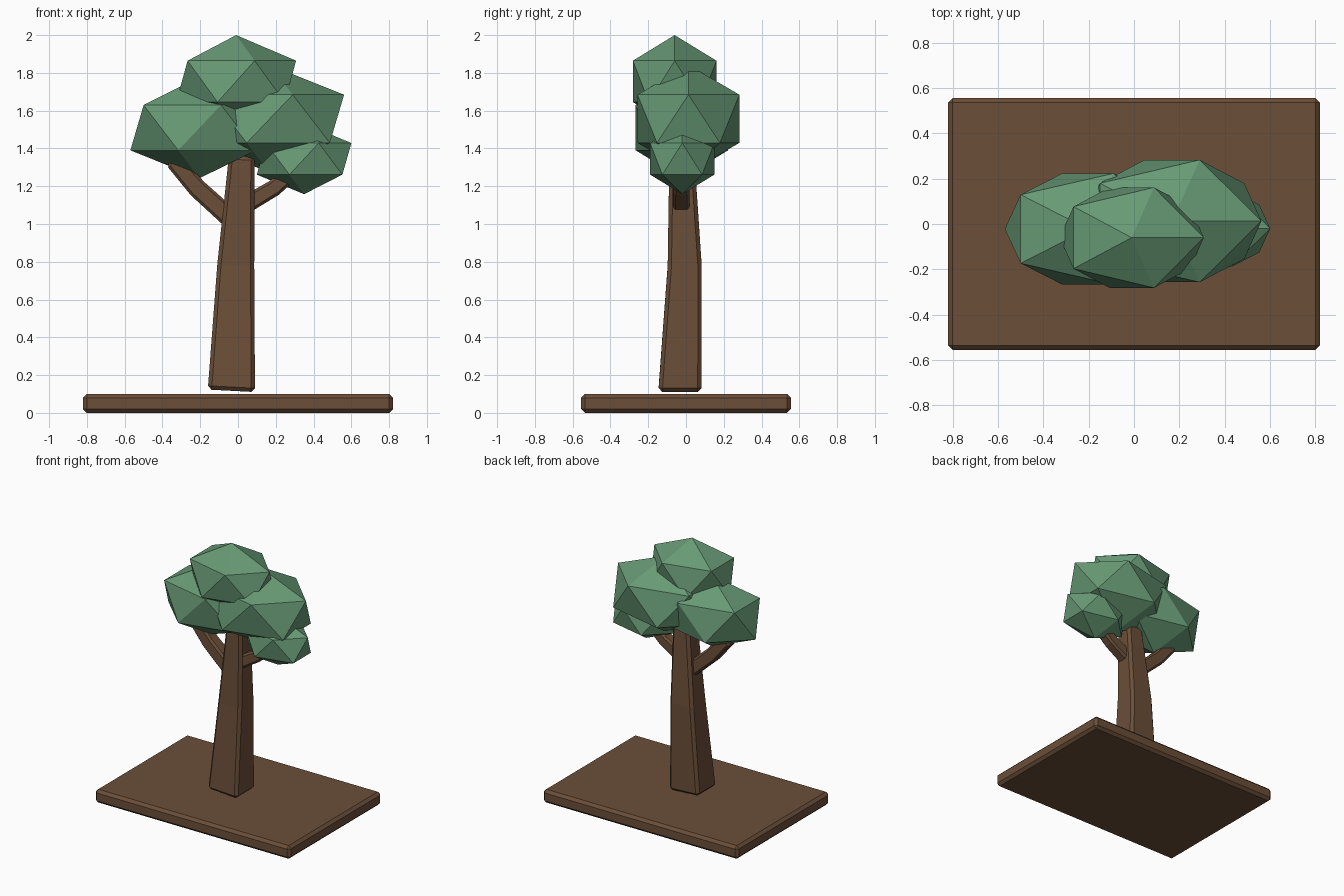
import bpy, bmesh, math
from mathutils import Vector

if "Cube" in bpy.data.objects:
    bpy.data.objects.remove(bpy.data.objects["Cube"])


def material(name, rgb):
    m = bpy.data.materials.new(name)
    m.diffuse_color = (*rgb, 1)
    m.use_nodes = True
    m.node_tree.nodes["Principled BSDF"].inputs["Base Color"].default_value = m.diffuse_color
    return m


BARK = material("bark_brown", (0.147, 0.077, 0.040))
LEAF = material("leaf_green", (0.136, 0.320, 0.178))


def finish(name, bm, mat, bevel=0):
    bmesh.ops.recalc_face_normals(bm, faces=bm.faces)
    me = bpy.data.meshes.new(name)
    bm.to_mesh(me)
    bm.free()
    me.materials.append(mat)
    ob = bpy.data.objects.new(name, me)
    bpy.context.collection.objects.link(ob)
    if bevel:
        mod = ob.modifiers.new("chamfer", 'BEVEL')
        mod.width, mod.segments = bevel, 1
        mod.limit_method, mod.angle_limit = 'ANGLE', math.radians(40)
    return ob


def limb(name, sections, bevel):
    """Square-section loft; section = x, y, z, half width, half depth, tilt in degrees."""
    bm = bmesh.new()
    rings = []
    for x, y, z, w, d, tilt in sections:
        a = math.radians(tilt)
        u, v = Vector((math.cos(a), 0, math.sin(a))) * w, Vector((0, d, 0))
        c = Vector((x, y, z))
        rings.append([bm.verts.new(c + u * i + v * j)
                      for i, j in ((-1, -1), (1, -1), (1, 1), (-1, 1))])
    for r, s in zip(rings, rings[1:]):
        for i in range(4):
            k = (i + 1) % 4
            bm.faces.new((r[i], r[k], s[k], s[i]))
    bm.faces.new(rings[0])
    bm.faces.new(rings[-1])
    return finish(name, bm, BARK, bevel)


# Ground slab and tapering trunk
limb("ground_slab", [(0, 0, 0, 0.82, 0.555, 0), (0, 0, 0.10, 0.82, 0.555, 0)], 0.02)
limb("trunk", [(-0.035, -0.032, 0.117, 0.125, 0.114, -3),
               (-0.012, -0.007, 0.78, 0.098, 0.090, -2),
               (0.020, -0.022, 1.36, 0.068, 0.066, -2)], 0.02)

# Bent branches
limb("left_branch", [(-0.04, -0.025, 1.03, 0.052, 0.050, 45),
                     (-0.215, -0.025, 1.188, 0.050, 0.048, 46),
                     (-0.345, -0.025, 1.34, 0.045, 0.045, 42)], 0.014)
limb("right_branch", [(0.02, -0.025, 1.09, 0.047, 0.045, -58),
                      (0.19, -0.025, 1.19, 0.044, 0.043, -54),
                      (0.33, -0.025, 1.31, 0.040, 0.040, -50)], 0.014)

# Faceted leaf clumps: centre, radii
for name, centre, radii in (
        ("top_leaves", (-0.01, -0.06, 1.755), (0.355, 0.26, 0.245)),
        ("left_leaves", (-0.203, -0.022, 1.51), (0.41, 0.288, 0.268)),
        ("right_leaves", (0.168, 0.013, 1.557), (0.44, 0.317, 0.285)),
        ("small_leaves", (0.35, -0.02, 1.345), (0.28, 0.20, 0.187))):
    bm = bmesh.new()
    bmesh.ops.create_icosphere(bm, subdivisions=1, radius=1)
    bmesh.ops.scale(bm, vec=radii, verts=bm.verts)
    ob = finish(name, bm, LEAF)
    ob.location = centre
